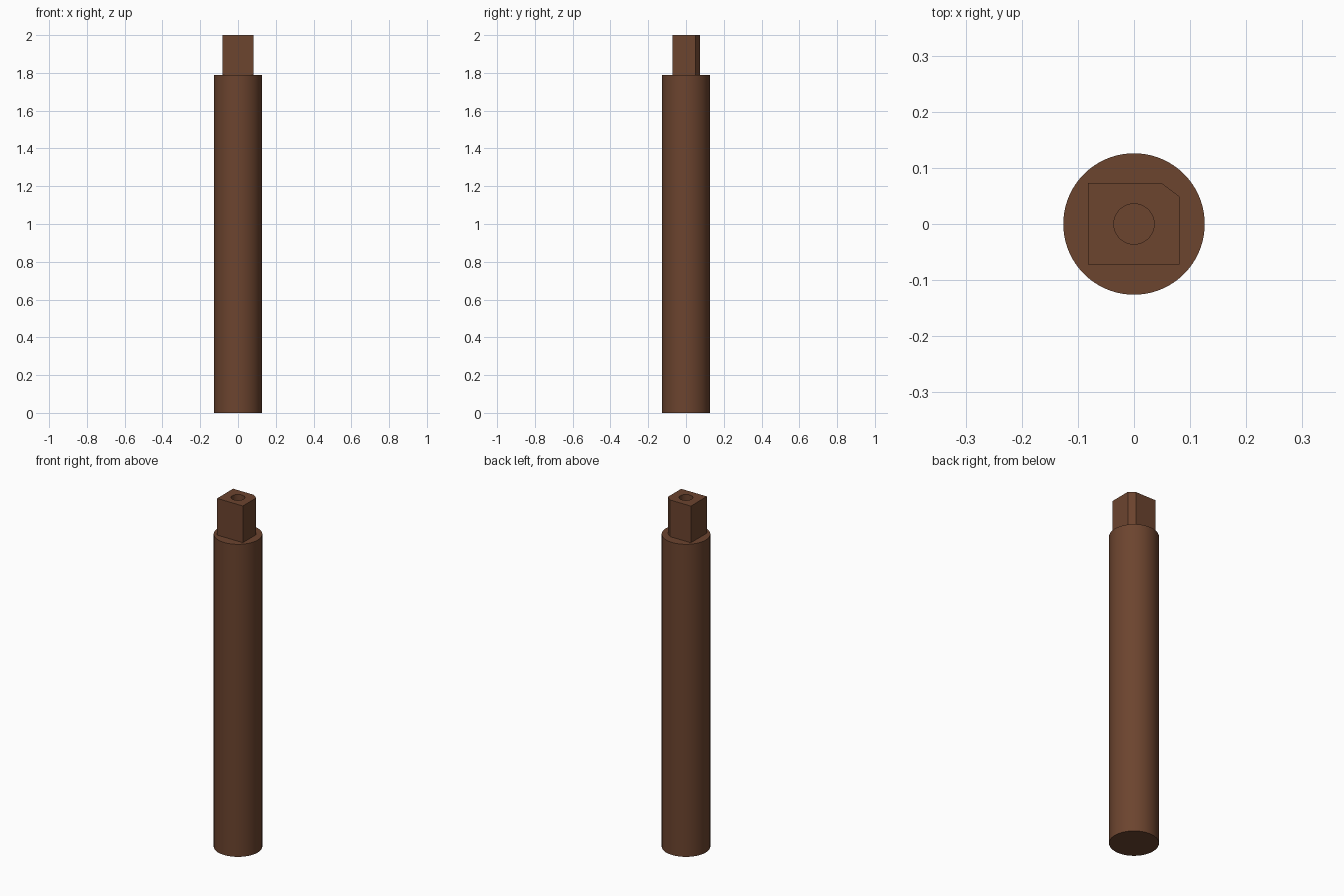
import bpy, bmesh, math

if "Cube" in bpy.data.objects:
    bpy.data.objects.remove(bpy.data.objects["Cube"])

BODY_R, SHOULDER_Z, TOP_Z = 0.126, 1.79, 2.0
HOLE_R, HOLE_DEPTH = 0.036, 0.2

brown = bpy.data.materials.new("brown")
brown.diffuse_color = (0.150, 0.058, 0.028, 1)
brown.use_nodes = True
brown.node_tree.nodes["Principled BSDF"].inputs["Base Color"].default_value = brown.diffuse_color


def prism(name, outline, z0, z1):
    """Closed solid from a 2D outline raised between two heights."""
    bm = bmesh.new()
    face = bm.faces.new([bm.verts.new((x, y, z0)) for x, y in outline])
    ext = bmesh.ops.extrude_face_region(bm, geom=[face], use_keep_orig=True)
    for v in ext["geom"]:
        if isinstance(v, bmesh.types.BMVert):
            v.co.z = z1
    bmesh.ops.recalc_face_normals(bm, faces=bm.faces)
    mesh = bpy.data.meshes.new(name)
    bm.to_mesh(mesh)
    bm.free()
    mesh.materials.append(brown)
    obj = bpy.data.objects.new(name, mesh)
    bpy.context.collection.objects.link(obj)
    return obj


def circle(r, n):
    return [(r * math.cos(2 * math.pi * i / n), r * math.sin(2 * math.pi * i / n))
            for i in range(n)]


def cut_or_join(target, tool, operation):
    mod = target.modifiers.new(operation.lower(), "BOOLEAN")
    mod.operation, mod.object, mod.solver = operation, tool, "EXACT"
    bpy.context.view_layer.objects.active = target
    bpy.ops.object.modifier_apply(modifier=mod.name)
    bpy.data.objects.remove(tool)


# Round shaft
shaft = prism("shaft", circle(BODY_R, 96), 0, SHOULDER_Z)

# Square tenon with one chamfered corner, rooted inside the shaft
tenon = prism("tenon", [(-0.082, -0.072), (0.081, -0.072), (0.081, 0.049),
                        (0.049, 0.073), (-0.082, 0.073)], SHOULDER_Z - 0.1, TOP_Z)
cut_or_join(shaft, tenon, "UNION")

# Blind hole in the end of the tenon
bore = prism("bore", circle(HOLE_R, 48), TOP_Z - HOLE_DEPTH, TOP_Z + 0.1)
cut_or_join(shaft, bore, "DIFFERENCE")

bpy.ops.object.select_all(action="DESELECT")
shaft.select_set(True)
bpy.context.view_layer.objects.active = shaft
bpy.ops.object.shade_smooth_by_angle(angle=math.radians(30))
